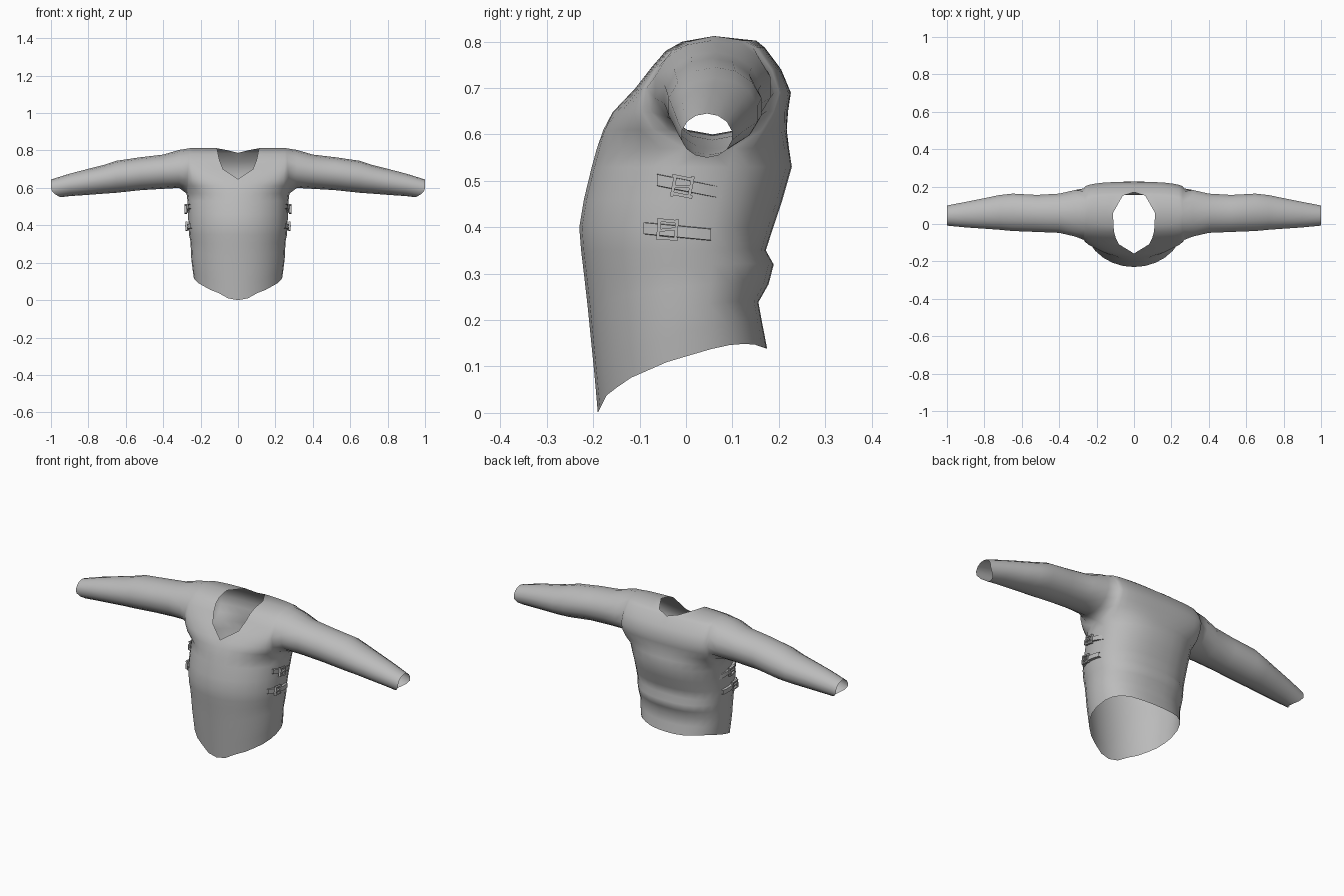
import bpy, bmesh, math
from mathutils import Matrix, Vector

if "Cube" in bpy.data.objects:
    bpy.data.objects.remove(bpy.data.objects["Cube"])

cloth = bpy.data.materials.new("grey_cloth")
cloth.diffuse_color = (0.5, 0.5, 0.5, 1)
cloth.use_nodes = True
cloth.node_tree.nodes["Principled BSDF"].inputs["Base Color"].default_value = cloth.diffuse_color


def finish(bm, name, angle):
    bmesh.ops.remove_doubles(bm, verts=bm.verts, dist=0.0005)
    bmesh.ops.recalc_face_normals(bm, faces=bm.faces)
    me = bpy.data.meshes.new(name)
    bm.to_mesh(me)
    bm.free()
    ob = bpy.data.objects.new(name, me)
    bpy.context.collection.objects.link(ob)
    me.materials.append(cloth)
    bpy.ops.object.select_all(action='DESELECT')
    ob.select_set(True)
    bpy.context.view_layer.objects.active = ob
    bpy.ops.object.shade_smooth_by_angle(angle=math.radians(angle))
    return ob


def lerp_table(table, v):
    if v <= table[0][0]:
        return table[0][1]
    for (a, fa), (b, fb) in zip(table, table[1:]):
        if v <= b:
            return fa + (fb - fa) * (v - a) / (b - a)
    return table[-1][1]


# Hem height as a function of depth
HEM = [(-0.19, 0.0), (-0.17, 0.04), (-0.12, 0.075), (-0.04, 0.11),
       (0.08, 0.145), (0.14, 0.15), (0.175, 0.138)]
# Body rows below the armpit: height, half width, front, back, side seam
LOWER = [(0, .237, -.19, .175, .0), (.08, .244, -.197, .165, .0), (.16, .25, -.205, .156, .0),
         (.23, .252, -.212, .178, .0), (.30, .255, -.22, .189, .0), (.35, .262, -.226, .172, .0),
         (.40, .265, -.23, .188, .0), (.46, .267, -.22, .208, .01), (.53, .27, -.203, .228, .03)]
# Rows from armpit to shoulder: height, neck half width, half width, centre depth, armhole depth
FRONT = [(.57, 0, .275, -.192, .05), (.61, 0, .272, -.178, -.04), (.648, 0, .27, -.158, -.075),
         (.70, .08, .268, -.11, -.085), (.745, .098, .268, -.075, -.06),
         (.78, .106, .265, -.045, -.03), (.80, .11, .262, -.01, .01), (.812, .112, .26, .06, .06)]
BACK = [(.57, 0, .275, .222, .05), (.61, 0, .272, .217, .14), (.65, 0, .27, .22, .175),
        (.69, 0, .268, .226, .19), (.74, 0, .268, .205, .175),
        (.787, 0, .265, .17, .145), (.802, .06, .262, .152, .115), (.812, .112, .26, .06, .06)]
# Sleeve rings: distance out, y min, y max, z min, z max
SLEEVE = [(.315, -.07, .185, .60, .803), (.40, -.05, .165, .595, .778), (.52, -.045, .158, .588, .764),
          (.65, -.04, .165, .574, .745), (.72, -.033, .157, .569, .722), (.80, -.027, .14, .563, .702),
          (.90, -.02, .12, .556, .676), (1.0, -.01, .10, .55, .645)]
COLS = 7


def panel_row(row, s, power):
    z, xin, w, yc, ys = row
    pts = []
    for i in range(COLS + 1):
        x = xin + (w - xin) * math.sin(i / COLS * math.pi / 2)
        y = ys + (yc - ys) * max(0, 1 - (x / w) ** power) ** (1 / power)
        zz = z
        if z < 0.35:  # blend the lowest rows into the curved hem
            hem = lerp_table(HEM, y)
            zz = hem + z * (0.35 - hem) / 0.35
        pts.append((s * x, y, zz))
    return pts


def skin(bm, rows, closed=False):
    grid = [[bm.verts.new(p) for p in r] for r in rows]
    n = len(rows[0])
    for a, b in zip(grid, grid[1:]):
        for i in range(n if closed else n - 1):
            j = (i + 1) % n
            bm.faces.new((a[i], a[j], b[j], b[i]))


# Shirt: front and back panels with sleeves growing from the armholes
bm = bmesh.new()
for s in (-1, 1):
    lower_f = [(z, 0, w, f, side) for z, w, f, b, side in LOWER]
    lower_b = [(z, 0, w, b, side) for z, w, f, b, side in LOWER]
    front = [panel_row(r, s, 2.0) for r in lower_f + FRONT]
    back = [panel_row(r, s, 2.4) for r in lower_b + BACK]
    skin(bm, front)
    skin(bm, back)
    k = len(LOWER)
    hole = [r[-1] for r in front[k:]] + [r[-1] for r in back[k + 1:-1]][::-1]
    rings = [hole]
    for x, y0, y1, z0, z1 in SLEEVE:
        ring = []
        for i in range(len(hole)):
            a = 2 * math.pi * i / len(hole)
            slant = 0.05 * max(0, math.cos(a)) ** 2 if x == 1.0 else 0
            ring.append((s * (x - slant), (y0 + y1) / 2 - (y1 - y0) / 2 * math.sin(a),
                         (z0 + z1) / 2 - (z1 - z0) / 2 * math.cos(a)))
        rings.append(ring)
    skin(bm, rings, closed=True)
finish(bm, "shirt", 60)


# Side straps with buckles
def side_x(y):
    return 0.268 * math.sqrt(1 - (y / 0.21) ** 2)


def box(bm, centre, size, tilt):
    m = Matrix.Translation(Vector(centre)) @ Matrix.Rotation(tilt, 4, 'X') @ Matrix.Diagonal((*size, 1))
    bmesh.ops.create_cube(bm, size=1, matrix=m)


def strap(name, s, y0, y1, z0, z1, yb, zb):
    bm = bmesh.new()
    tilt = math.atan2(z1 - z0, y1 - y0)
    rows = []
    for i in range(7):  # band wrapped on the side of the body
        t = i / 6
        y, z = y0 + (y1 - y0) * t, z0 + (z1 - z0) * t
        x = side_x(y)
        rows.append([(s * (x + dx), y, z + dz)
                     for dx, dz in ((-.004, -.013), (.01, -.012), (.01, .012), (-.004, .013))])
    skin(bm, rows, closed=True)
    xb = s * (side_x(yb) + 0.012)
    for d in (-1, 1):  # buckle frame
        box(bm, (xb, yb, zb + d * .019), (.012, .044, .007), tilt)
        box(bm, (xb, yb + d * .019, zb), (.012, .007, .044), tilt)
    box(bm, (xb, yb, zb), (.014, .04, .006), tilt + 0.2)  # prong
    finish(bm, name, 30)


for s, side in ((-1, "left"), (1, "right")):
    strap("upper_strap_" + side, s, -.063, .078, .502, .474, -.008, .488)
    strap("lower_strap_" + side, s, -.092, .054, .398, .384, -.04, .395)
